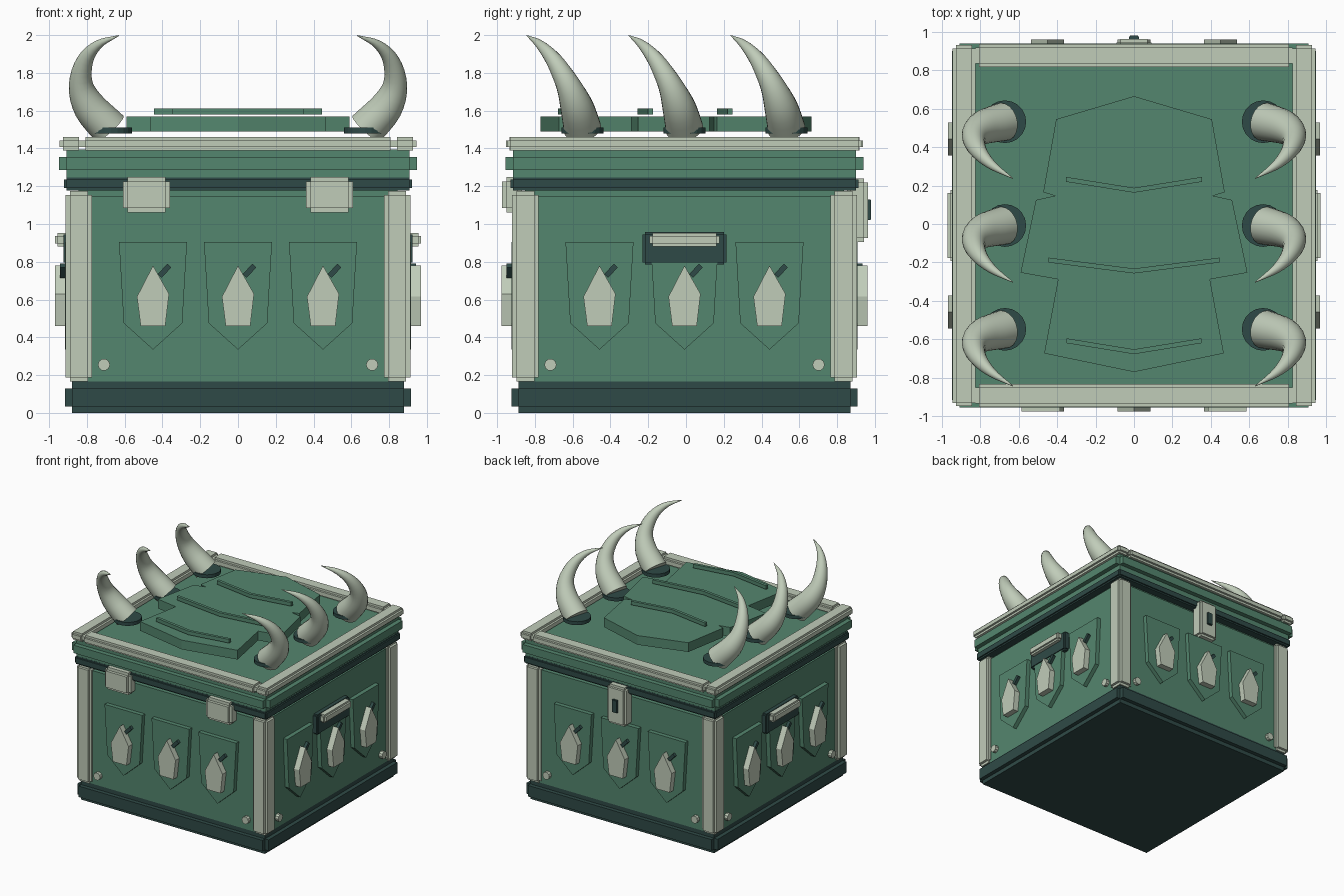
import bpy, bmesh, math
from mathutils import Vector, Matrix

if "Cube" in bpy.data.objects:
    bpy.data.objects.remove(bpy.data.objects["Cube"])

YC = -0.008  # chest centre in y


def material(name, rgb):
    m = bpy.data.materials.new(name)
    lin = [((c / 255 + 0.055) / 1.055) ** 2.4 for c in rgb]
    m.diffuse_color = (*lin, 1)
    m.use_nodes = True
    m.node_tree.nodes["Principled BSDF"].inputs["Base Color"].default_value = m.diffuse_color
    return m


GREEN = material("green", (84, 134, 110))
DARK = material("dark teal", (47, 74, 71))
BONE = material("bone", (192, 204, 185))


def finish(bm, name, mat, rot=0.0, smooth=False):
    """Turn a bmesh into an object, rotated about the chest's vertical axis."""
    bmesh.ops.recalc_face_normals(bm, faces=bm.faces[:])
    bm.transform(Matrix.Translation((0, YC, 0)) @ Matrix.Rotation(rot, 4, 'Z'))
    me = bpy.data.meshes.new(name)
    bm.to_mesh(me)
    bm.free()
    for p in me.polygons:
        p.use_smooth = smooth
    me.materials.append(mat)
    ob = bpy.data.objects.new(name, me)
    bpy.context.collection.objects.link(ob)
    return ob


def stepped(name, mat, lo, hi, s, rot=0.0):
    """Block with stepped edges: three boxes, each full size along one axis."""
    bm = bmesh.new()
    lo, hi = Vector(lo), Vector(hi)
    for axis in range(3):
        size = hi - lo
        for k in range(3):
            if k != axis:
                size[k] -= 2 * s
        bmesh.ops.create_cube(bm, size=1, matrix=Matrix.Translation((lo + hi) / 2)
                              @ Matrix.Diagonal((*size, 1)))
    return finish(bm, name, mat, rot)


def prism(name, mat, pts, a, b, rot=0.0, wall=True):
    """Extruded outline: on the front wall (x,z; depth a..b) or flat (x,y; height a..b)."""
    bm = bmesh.new()
    place = (lambda p, d: (p[0], -d, p[1])) if wall else (lambda p, d: (p[0], p[1], d))
    low = [bm.verts.new(place(p, a)) for p in pts]
    top = [bm.verts.new(place(p, b)) for p in pts]
    bm.faces.new(low)
    bm.faces.new(top)
    n = len(pts)
    for i in range(n):
        j = (i + 1) % n
        bm.faces.new((low[i], low[j], top[j], top[i]))
    return finish(bm, name, mat, rot)


def circle(cx, cy, r, n):
    return [(cx + r * math.cos(2 * math.pi * i / n), cy + r * math.sin(2 * math.pi * i / n))
            for i in range(n)]


# Main stacked blocks
stepped("base", DARK, (-.915, -.915, 0), (.915, .915, .165), .035)
stepped("body", GREEN, (-.88, -.88, .13), (.88, .88, 1.18), .035)
stepped("lid_seal", DARK, (-.92, -.92, 1.178), (.92, .92, 1.247), .012)
stepped("lid", GREEN, (-.947, -.947, 1.247), (.947, .947, 1.395), .04)

# Lid trim frame
for s in (-1, 1):
    x0, x1 = sorted((s * .825, s * .945))
    stepped("lid_trim_side", BONE, (x0, -.94, 1.39), (x1, .94, 1.46), .018)
    stepped("lid_trim_end", BONE, (-.825, x0, 1.39), (.825, x1, 1.46), .018)

# Corner posts
for sx in (-1, 1):
    for sy in (-1, 1):
        x0, x1 = sorted((sx * .772, sx * .912))
        y0, y1 = sorted((sy * .772, sy * .912))
        stepped("corner_post", BONE, (x0, y0, .165), (x1, y1, 1.175), .022)

# Wall decoration, repeated on the four sides
SHIELD = [(-.18, .905), (.18, .905), (.155, .475), (0, .335), (-.155, .475)]
CLAW = [(0, .78), (.085, .63), (.065, .46), (-.065, .46), (-.085, .615)]
PEG = [(.025, .735), (.045, .715), (.097, .77), (.077, .79)]
for side in range(4):
    r = side * math.pi / 2
    for cx in (-.45, 0, .45):
        def shift(pts):
            return [(x + cx, z) for x, z in pts]
        prism("shield_panel", GREEN, shift(SHIELD), .86, .917, r)
        prism("claw_plate", BONE, shift(CLAW), .90, .968, r)
        prism("claw_peg", DARK, shift(PEG), .90, .942, r)
    for cx in (-.71, .71):
        prism("rivet", BONE, circle(cx, .255, .032, 10), .86, .91, r)

# Side handles
for r in (math.pi / 2, -math.pi / 2):
    stepped("handle_recess", DARK, (-.222, -.925, .785), (.222, -.85, .957), .012, r)
    stepped("handle_bar", BONE, (-.185, -.97, .882), (.185, -.88, .952), .015, r)

# Front hinges, back lock
for s in (-1, 1):
    stepped("hinge", BONE, (s * .485 - .125, -.967, 1.06), (s * .485 + .125, -.86, 1.25), .025)
stepped("lock_plate", BONE, (-.09, .86, .905), (.09, .971, 1.24), .02)
stepped("keyhole", DARK, (-.025, .94, 1.02), (.025, .988, 1.13), .004)

# Raised lid plate and its chevron ridges
half = [(.405, .553), (.472, .173), (.412, .155), (.51, .133), (.59, -.245),
        (.395, -.28), (.467, -.665)]
outline = [(0, .673)] + half + [(0, -.762)] + [(-x, y) for x, y in reversed(half)]
prism("lid_plate", GREEN, outline, 1.49, 1.57, wall=False)
for w, y in ((.355, .253), (.445, -.167), (.35, -.587)):
    t = .025
    prism("lid_ridge", GREEN, [(-w, y), (0, y - .057), (w, y), (w, y - t),
                               (0, y - .057 - t), (-w, y - t)], 1.58, 1.612, wall=False)

# Horns: (x, y offset, z, radius) along the curve
PATH = [Vector(p) for p in ((.68, 0, 1.505, .1), (.785, -.03, 1.62, .088), (.832, -.078, 1.74, .064),
                            (.81, -.15, 1.865, .044), (.74, -.225, 1.95, .024), (.63, -.295, 1.998, .002))]


def sample(t):
    i = min(int(t), len(PATH) - 2)
    u = t - i
    p1, p2 = PATH[i], PATH[i + 1]
    p0 = PATH[i - 1] if i else 2 * p1 - p2
    p3 = PATH[i + 2] if i + 2 < len(PATH) else 2 * p2 - p1
    return .5 * (2 * p1 + (p2 - p0) * u + (2 * p0 - 5 * p1 + 4 * p2 - p3) * u * u
                 + (3 * p1 - p0 - 3 * p2 + p3) * u ** 3)


def horn(side, y):
    bm = bmesh.new()
    steps, n = 20, 20
    rings = []
    for k in range(steps + 1):
        t = k * (len(PATH) - 1) / steps
        p = sample(t)
        tan = (sample(t + .02) - sample(t - .02)).to_3d().normalized()
        u = tan.cross(Vector((0, 1, 0))).normalized()
        v = tan.cross(u)
        ring = []
        for i in range(n):
            a = 2 * math.pi * i / n
            c = p.to_3d() + max(p.w, .002) * (u * math.cos(a) + v * math.sin(a))
            ring.append(bm.verts.new((side * c.x, c.y + y, c.z)))
        rings.append(ring)
    for a, b in zip(rings, rings[1:]):
        for i in range(n):
            bm.faces.new((a[i], a[(i + 1) % n], b[(i + 1) % n], b[i]))
    bm.faces.new(rings[0])
    bm.faces.new(rings[-1])
    ob = finish(bm, "horn", BONE, smooth=True)
    bpy.context.view_layer.objects.active = ob
    ob.select_set(True)
    bpy.ops.object.shade_smooth_by_angle(angle=math.radians(40))
    ob.select_set(False)


for side in (-1, 1):
    for y in (-.54, 0, .54):
        prism("horn_socket", DARK, circle(side * .672, y, .111, 20), 1.48, 1.51, wall=False)
        horn(side, y)
